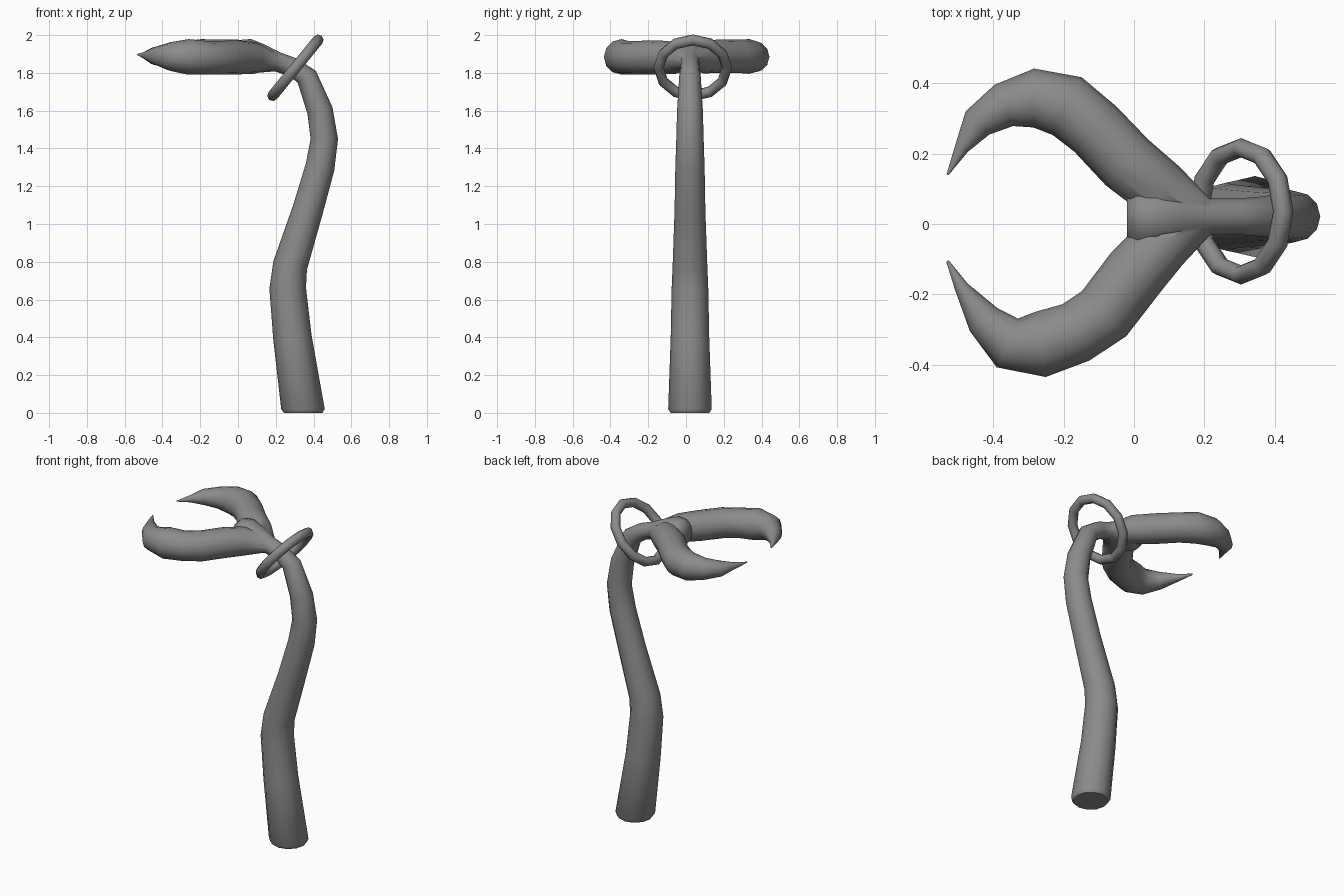
import bpy, math
from mathutils import Vector

if "Cube" in bpy.data.objects:
    bpy.data.objects.remove(bpy.data.objects["Cube"])

SIDES = 12


def tube(name, path, ref, flat_start=False):
    """Sweep a round section along (x, y, z, radius) points."""
    ref = Vector(ref)
    pts = [Vector(p[:3]) for p in path]
    verts, faces = [], []
    for i, p in enumerate(pts):
        a, b = pts[max(i - 1, 0)], pts[min(i + 1, len(pts) - 1)]
        t = (b - a).normalized()
        if flat_start and i < 2:
            t = Vector((0, 0, 1))
        u = (ref - t * ref.dot(t)).normalized()
        v = t.cross(u)
        r = path[i][3] * 1.02
        for k in range(SIDES):
            ang = 2 * math.pi * k / SIDES
            verts.append(p + (u * math.cos(ang) + v * math.sin(ang)) * r)
    for i in range(len(pts) - 1):
        for k in range(SIDES):
            n = (k + 1) % SIDES
            faces.append((i * SIDES + k, i * SIDES + n,
                          (i + 1) * SIDES + n, (i + 1) * SIDES + k))
    faces.append(tuple(reversed(range(SIDES))))
    faces.append(tuple(range((len(pts) - 1) * SIDES, len(pts) * SIDES)))
    me = bpy.data.meshes.new(name)
    me.from_pydata(verts, [], faces)
    ob = bpy.data.objects.new(name, me)
    bpy.context.collection.objects.link(ob)
    return ob


def activate(ob):
    bpy.ops.object.select_all(action='DESELECT')
    ob.select_set(True)
    bpy.context.view_layer.objects.active = ob


grey = bpy.data.materials.new("dark_grey")
grey.diffuse_color = (0.26, 0.26, 0.26, 1)
grey.use_nodes = True
grey.node_tree.nodes["Principled BSDF"].inputs["Base Color"].default_value = grey.diffuse_color

# Curved handle running up into the web of the fork
Y = 0.021
handle = [(0.345, 0, 0.10), (0.344, 0.02, 0.113), (0.288, 0.4, 0.10),
          (0.263, 0.66, 0.095), (0.276, 0.78, 0.09), (0.368, 1.07, 0.08),
          (0.434, 1.3, 0.076), (0.457, 1.45, 0.071), (0.434, 1.6, 0.067),
          (0.364, 1.78, 0.056), (0.29, 1.83, 0.05), (0.21, 1.858, 0.051),
          (0.12, 1.877, 0.076), (0.06, 1.887, 0.091), (0.01, 1.888, 0.085),
          (-0.02, 1.888, 0.055)]
staff = tube("forked_staff", [(x, Y, z, r) for x, z, r in handle],
             (0, 1, 0), True)

# Two hooked prongs of the fork
back = [(0.2, 0.03, 1.86, 0.042), (0.085, 0.09, 1.881, 0.083),
        (-0.02, 0.175, 1.889, 0.087), (-0.11, 0.27, 1.888, 0.086),
        (-0.19, 0.335, 1.887, 0.09), (-0.285, 0.358, 1.885, 0.082),
        (-0.37, 0.337, 1.887, 0.063), (-0.445, 0.287, 1.89, 0.046),
        (-0.49, 0.215, 1.893, 0.02), (-0.53, 0.14, 1.897, 0.003)]
front = [(0.2, 0.01, 1.86, 0.042), (0.085, -0.05, 1.879, 0.083),
         (0.003, -0.14, 1.882, 0.088), (-0.085, -0.255, 1.88, 0.088),
         (-0.165, -0.308, 1.88, 0.087), (-0.265, -0.342, 1.885, 0.092),
         (-0.36, -0.338, 1.887, 0.074), (-0.427, -0.272, 1.89, 0.05),
         (-0.49, -0.18, 1.893, 0.02), (-0.53, -0.105, 1.897, 0.004)]
for name, path in (("back_prong", back), ("front_prong", front)):
    prong = tube(name, path, (0, 0, 1))
    mod = staff.modifiers.new(name, 'BOOLEAN')
    mod.operation = 'UNION'
    mod.solver = 'EXACT'
    mod.object = prong
    activate(staff)
    bpy.ops.object.modifier_apply(modifier=mod.name)
    bpy.data.objects.remove(prong)
activate(staff)
bpy.ops.object.shade_smooth_by_angle(angle=math.radians(55))
staff.data.materials.clear()
staff.data.materials.append(grey)

# Loose ring hanging tilted around the neck
bpy.ops.mesh.primitive_torus_add(
    major_segments=12, minor_segments=8, major_radius=0.19,
    minor_radius=0.029, location=(0.304, 0.036, 1.827),
    rotation=(0, math.radians(-50.8), 0))
ring = bpy.context.object
ring.name = "neck_ring"
ring.scale.y = 0.95
bpy.ops.object.shade_smooth_by_angle(angle=math.radians(60))
ring.data.materials.append(grey)
